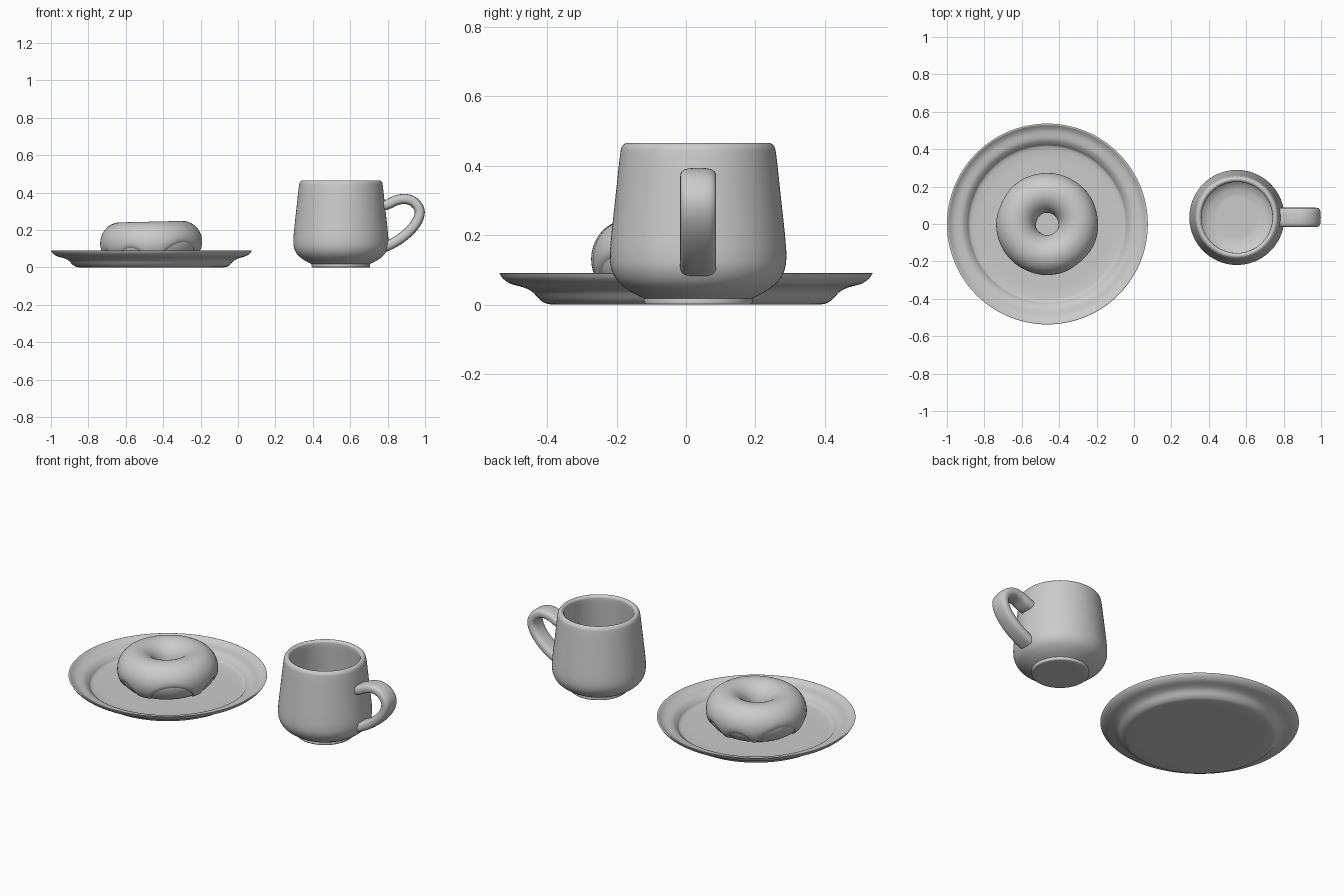
import bpy, bmesh
from math import sin, cos, pi, radians, copysign
from mathutils import Vector

if "Cube" in bpy.data.objects:
    bpy.data.objects.remove(bpy.data.objects["Cube"])


def smooth_path(pts, n=5):
    """Catmull-Rom curve through 2D points; a doubled point gives a corner."""
    p = [Vector(q) for q in pts]
    p = [p[0]] + p + [p[-1]]
    out = []
    for a, b, c, d in zip(p, p[1:], p[2:], p[3:]):
        if (b - c).length < 1e-6:
            continue
        for k in range(n):
            t = k / n
            out.append(0.5 * (2 * b + (c - a) * t + (2 * a - 5 * b + 4 * c - d) * t * t
                              + (3 * b - a - 3 * c + d) * t ** 3))
    return out + [p[-1]]


def skin(name, rings, close_u=False, close_v=True, caps=False, loc=(0, 0, 0)):
    """Join a list of point rings into one smooth surface."""
    bm = bmesh.new()
    rows = [[bm.verts.new(q) for q in r] for r in rings]
    nu, nv = len(rows), len(rows[0])
    for i in range(nu if close_u else nu - 1):
        for j in range(nv if close_v else nv - 1):
            a, b = rows[i], rows[(i + 1) % nu]
            k = (j + 1) % nv
            bm.faces.new((a[j], a[k], b[k], b[j]))
    if caps:
        bm.faces.new(rows[0])
        bm.faces.new(rows[-1])
    bmesh.ops.remove_doubles(bm, verts=bm.verts, dist=1e-5)
    bmesh.ops.recalc_face_normals(bm, faces=bm.faces)
    me = bpy.data.meshes.new(name)
    bm.to_mesh(me)
    bm.free()
    ob = bpy.data.objects.new(name, me)
    ob.location = loc
    bpy.context.collection.objects.link(ob)
    bpy.ops.object.select_all(action='DESELECT')
    bpy.context.view_layer.objects.active = ob
    ob.select_set(True)
    bpy.ops.object.shade_smooth_by_angle(angle=radians(40))
    return ob


def lathe(name, profile, loc, seg=96):
    rings = [[(r * cos(2 * pi * k / seg), r * sin(2 * pi * k / seg), z) for k in range(seg)]
             for r, z in smooth_path(profile)]
    return skin(name, rings, loc=loc)


# Plate with stepped, upturned rim
lathe("plate", [(0, 0), (0.385, 0), (0.385, 0), (0.405, 0.004), (0.422, 0.015), (0.443, 0.037),
                (0.467, 0.049), (0.505, 0.060), (0.527, 0.075), (0.537, 0.09), (0.537, 0.09),
                (0.530, 0.091), (0.515, 0.080), (0.495, 0.071), (0.455, 0.063), (0.432, 0.047),
                (0.418, 0.031), (0.40, 0.025), (0.40, 0.025), (0, 0.025)], (-0.463, 0, 0))

# Mug body with foot, tapered wall and hollow inside
MUG = (0.55, 0.035, 0)
lathe("mug_body", [(0, 0), (0.150, 0), (0.150, 0), (0.156, 0.004), (0.156, 0.018), (0.156, 0.018),
                   (0.195, 0.038), (0.230, 0.066), (0.249, 0.10), (0.254, 0.14), (0.250, 0.20),
                   (0.237, 0.32), (0.225, 0.43), (0.219, 0.455), (0.207, 0.465), (0.196, 0.461),
                   (0.190, 0.445), (0.196, 0.37), (0.208, 0.24), (0.214, 0.15), (0.200, 0.10),
                   (0.165, 0.070), (0.120, 0.058), (0.120, 0.058), (0, 0.058)], MUG)

# Mug handle: rounded flat band swept along a loop
path = smooth_path([(0.205, 0.325), (0.25, 0.337), (0.295, 0.358), (0.345, 0.366), (0.390, 0.350),
                    (0.419, 0.312), (0.417, 0.268), (0.390, 0.220), (0.340, 0.170),
                    (0.280, 0.130), (0.215, 0.10)], 6)
rings = []
for i, p in enumerate(path):
    t = (path[min(i + 1, len(path) - 1)] - path[max(i - 1, 0)]).normalized()
    ring = []
    for k in range(24):
        c, s = cos(2 * pi * k / 24), sin(2 * pi * k / 24)
        w = 0.052 * copysign(abs(c) ** 0.65, c)
        h = 0.027 * copysign(abs(s) ** 0.65, s)
        ring.append((p.x - t.y * h, w, p.y + t.x * h))
    rings.append(ring)
skin("mug_handle", rings, caps=True, loc=MUG)

# Doughnut dough
DONUT = (-0.464, 0, 0.131)
R, r = 0.166, 0.097


def tube(phi, a, rad):
    q = R + rad * cos(a)
    return (q * cos(phi), q * sin(phi), rad * 1.06 * sin(a) + 0.004 * cos(phi))


skin("doughnut", [[tube(2 * pi * i / 96, 2 * pi * j / 40, r) for j in range(40)]
                  for i in range(96)], close_u=True, loc=DONUT)

# Icing: drips hang between arched gaps (start and end in degrees round the ring)
GAPS = [(85, 119), (125, 186), (193, 217), (226, 263), (281, 341), (351, 394), (401, 440)]


def icing_edge(deg):
    for g0, g1 in GAPS:
        d = deg + 360 if deg + 360 < g1 else deg
        if g0 < d < g1:
            return -62 + min(62, 14 + 0.9 * (g1 - g0)) * sin(pi * (d - g0) / (g1 - g0)) ** 0.5
    return -62


N, M = 240, 48
rings = []
for i in range(N):
    deg = 360 * i / N
    low = icing_edge(deg)
    high = 205 + 14 * sin(radians(3 * deg)) + 8 * sin(radians(5 * deg + 40))
    ring = []
    for j in range(M + 1):
        s = j / M
        lift = 0.011 * (1 - abs(2 * s - 1) ** 14) - 0.001
        ring.append(tube(radians(deg), radians(low + (high - low) * s), r + lift))
    rings.append(ring)
skin("icing", rings, close_u=True, close_v=False, loc=DONUT)
